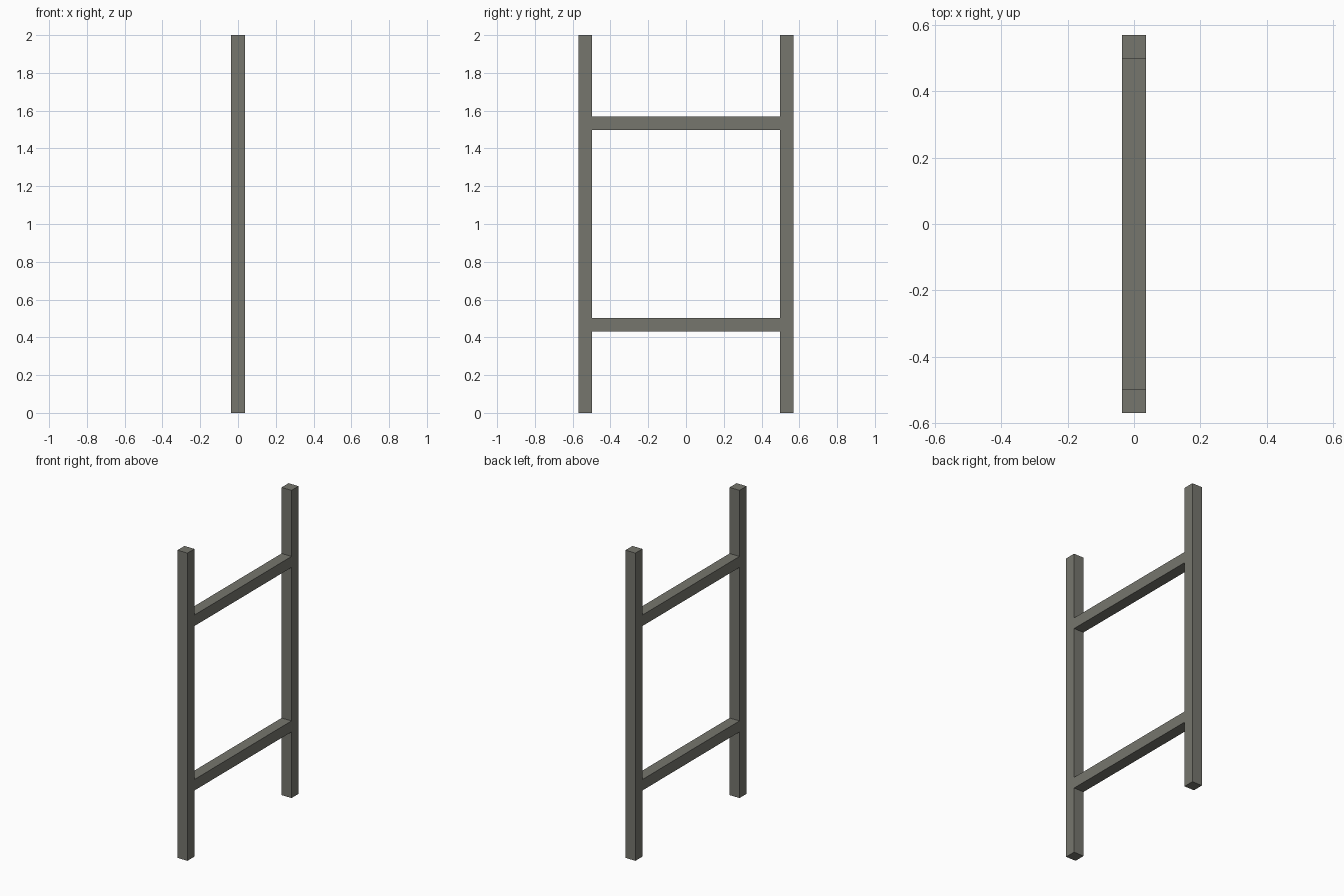
import bpy

if "Cube" in bpy.data.objects:
    bpy.data.objects.remove(bpy.data.objects["Cube"])

W = 0.0715          # square bar thickness
OUTER = 0.57        # outer half-width of the frame
INNER = OUTER - W

mat = bpy.data.materials.new("warm grey metal")
mat.diffuse_color = (0.18, 0.18, 0.155, 1)
mat.use_nodes = True
mat.node_tree.nodes["Principled BSDF"].inputs["Base Color"].default_value = mat.diffuse_color


def bar(name, size, location):
    bpy.ops.mesh.primitive_cube_add(size=1, location=location)
    ob = bpy.context.object
    ob.name = name
    ob.scale = size
    bpy.ops.object.transform_apply(location=False, rotation=False, scale=True)
    ob.data.materials.append(mat)
    return ob


# Two upright posts
for side, name in ((-1, "front_post"), (1, "back_post")):
    bar(name, (W, W, 2), (0, side * (OUTER - W / 2), 1))

# Two rungs, flush with the posts and symmetric about mid height
for side, name in ((-1, "lower_rung"), (1, "upper_rung")):
    bar(name, (W, 2 * INNER, W), (0, 0, 1 + side * 0.5345))
